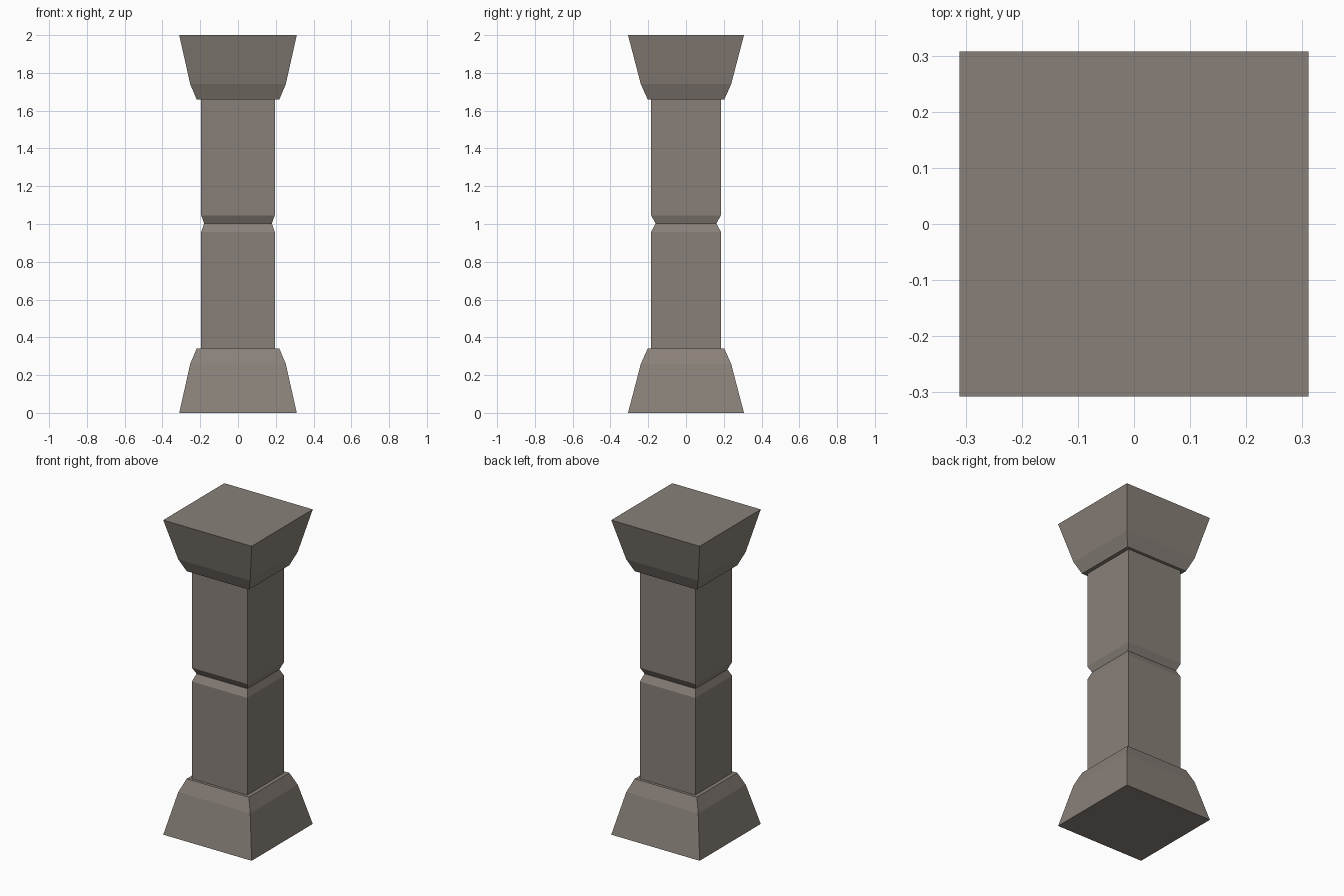
import bpy
import bmesh

cube = bpy.data.objects.get("Cube")
if cube:
    bpy.data.objects.remove(cube, do_unlink=True)

# Single stone colour
stone = bpy.data.materials.new("warm_grey_stone")
stone.use_nodes = True
colour = (0.25, 0.217, 0.191, 1.0)
stone.diffuse_color = colour
bsdf = stone.node_tree.nodes["Principled BSDF"]
bsdf.inputs["Base Color"].default_value = colour
bsdf.inputs["Roughness"].default_value = 0.9


def stacked_block(name, profile):
    """Closed four-sided block lofted through (half_x, half_y, z) sections."""
    bm = bmesh.new()
    rings = [[bm.verts.new((sx * hx, sy * hy, z))
              for sx, sy in ((-1, -1), (1, -1), (1, 1), (-1, 1))]
             for hx, hy, z in profile]
    for low, high in zip(rings, rings[1:]):
        for i in range(4):
            j = (i + 1) % 4
            bm.faces.new((low[i], low[j], high[j], high[i]))
    bm.faces.new(rings[0])
    bm.faces.new(rings[-1])
    bmesh.ops.recalc_face_normals(bm, faces=bm.faces)
    mesh = bpy.data.meshes.new(name)
    bm.to_mesh(mesh)
    bm.free()
    mesh.materials.append(stone)
    obj = bpy.data.objects.new(name, mesh)
    bpy.context.collection.objects.link(obj)
    return obj


# Flared foot, and the same shape turned over for the capital
flare = [(0.311, 0.307, 0), (0.253, 0.239, 0.26), (0.219, 0.203, 0.34)]
stacked_block("base", flare)
stacked_block("capital", [(x, y, 2 - z) for x, y, z in flare])

# Square shaft with a V-shaped groove around its middle
stacked_block("shaft", [
    (0.195, 0.185, 0.335),
    (0.195, 0.185, 0.958),
    (0.179, 0.161, 1.003),
    (0.195, 0.185, 1.046),
    (0.195, 0.185, 1.665),
])
